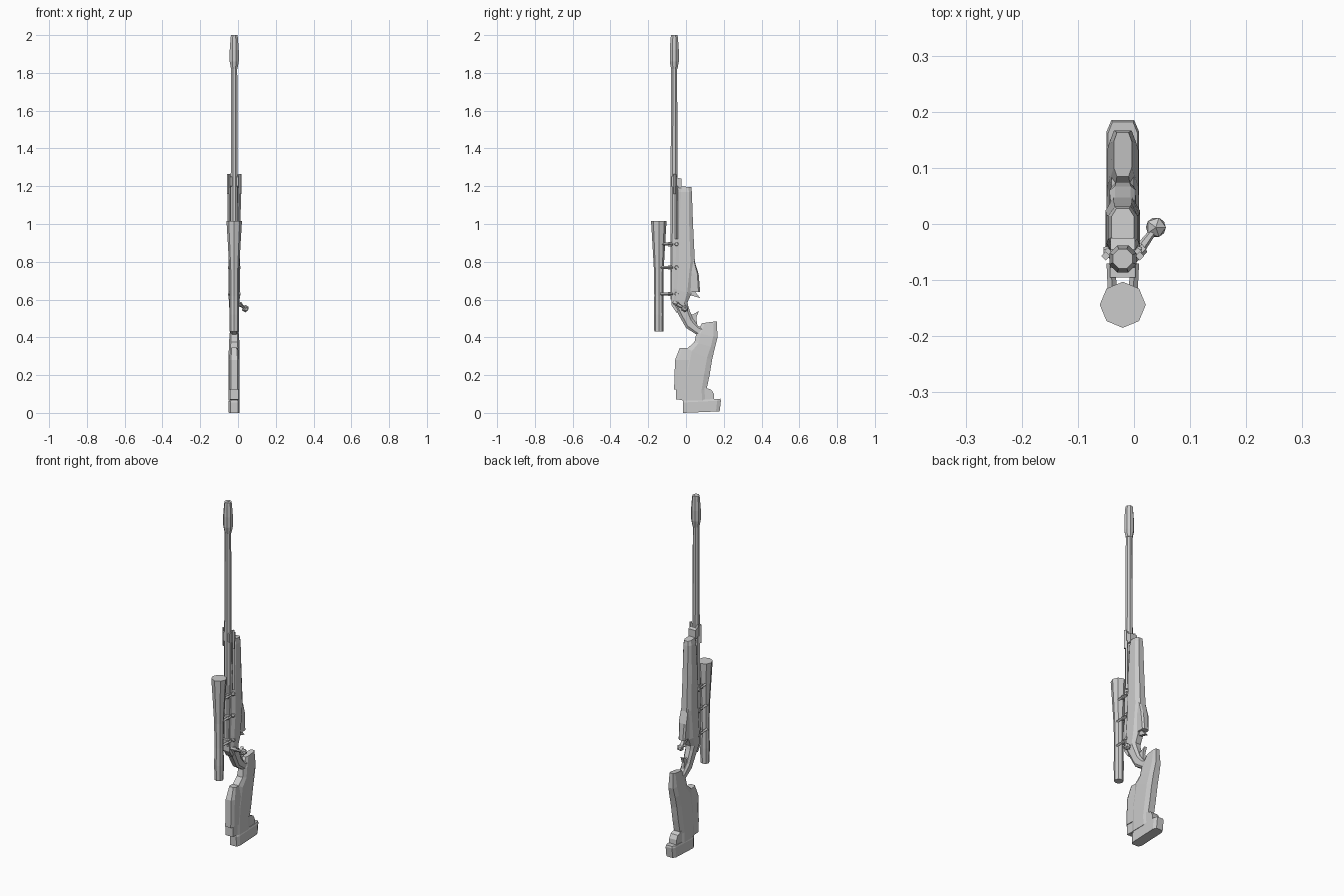
import bpy, bmesh, math
from mathutils import Vector

CX = -0.02  # centre plane of the rifle


def finish(name, bm):
    bmesh.ops.recalc_face_normals(bm, faces=bm.faces)
    mesh = bpy.data.meshes.new(name)
    bm.to_mesh(mesh)
    bm.free()
    ob = bpy.data.objects.new(name, mesh)
    bpy.context.collection.objects.link(ob)
    return ob


def skin(name, rings):
    """Bridge equal-length rings of points and cap both ends."""
    bm = bmesh.new()
    vr = [[bm.verts.new(p) for p in r] for r in rings]
    n = len(vr[0])
    for a, b in zip(vr, vr[1:]):
        for i in range(n):
            bm.faces.new((a[i], a[(i + 1) % n], b[(i + 1) % n], b[i]))
    bm.faces.new(vr[0])
    bm.faces.new(vr[-1])
    return finish(name, bm)


def ribs(name, sections, c=0.22, k=0.55):
    """Loft chamfered ribs, each (y0, z0, y1, z1, half_width)."""
    rings = []
    for y0, z0, y1, z1, w in sections:
        def pt(s, t):
            return (CX + s * w, y0 + (y1 - y0) * t, z0 + (z1 - z0) * t)
        rings.append([pt(-k, 0), pt(k, 0), pt(1, c), pt(1, 1 - c),
                      pt(k, 1), pt(-k, 1), pt(-1, 1 - c), pt(-1, c)])
    return skin(name, rings)


def turned(name, y, profile, n, phase=0.0):
    """Faceted tube along z from (z, radius) pairs."""
    return skin(name, [[(CX + r * math.cos(phase + 2 * math.pi * i / n),
                         y + r * math.sin(phase + 2 * math.pi * i / n), z)
                        for i in range(n)] for z, r in profile])


def plate(name, pts, w):
    """Side profile in (y, z), extruded across x."""
    return skin(name, [[(CX + s * w, y, z) for y, z in pts] for s in (-1, 1)])


def rod(name, a, b, ra, rb, n=5):
    a, b = Vector(a), Vector(b)
    q = (b - a).to_track_quat('Z', 'Y')
    return skin(name, [[p + q @ Vector((r * math.cos(2 * math.pi * i / n),
                                        r * math.sin(2 * math.pi * i / n), 0))
                        for i in range(n)] for p, r in ((a, ra), (b, rb))])


# Barrel and muzzle brake
turned("barrel", -0.063, [(0.60, 0.021), (1.25, 0.020), (1.86, 0.017)], 8, math.pi / 8)
turned("muzzle", -0.062, [(1.82, 0.018), (1.86, 0.026), (1.92, 0.026), (1.985, 0.021), (2.0, 0.019)],
       8, math.pi / 8)
# Bore opening
plate("bore", [(-0.068, 1.995), (-0.056, 1.995), (-0.056, 2.001), (-0.068, 2.001)], 0.004)

# Fore-end and receiver, bending down into the neck of the thumbhole stock
ribs("fore_end", [
    (-0.038, 1.20, 0.028, 1.195, 0.020),
    (-0.042, 1.17, 0.031, 1.17, 0.026),
    (-0.055, 1.00, 0.037, 1.00, 0.029),
    (-0.060, 0.80, 0.047, 0.80, 0.031),
    (-0.070, 0.66, 0.028, 0.63, 0.031),
    (-0.070, 0.58, 0.008, 0.585, 0.028),
    (-0.045, 0.53, 0.012, 0.565, 0.025),
    (0.000, 0.45, 0.035, 0.50, 0.022),
    (0.055, 0.415, 0.065, 0.46, 0.020),
    (0.085, 0.40, 0.095, 0.45, 0.020)])
plate("receiver", [(-0.077, 0.57), (-0.05, 0.53), (-0.03, 0.56), (-0.035, 0.96), (-0.074, 0.95)], 0.020)

# Barrel band with side lugs
plate("barrel_band", [(-0.078, 1.20), (-0.052, 1.19), (-0.025, 1.19), (-0.025, 1.24),
                      (-0.045, 1.245), (-0.052, 1.262), (-0.078, 1.25)], 0.022)
for s in (-1, 1):
    x = CX + s * 0.030
    rod("band_lug", (x, -0.057, 1.16), (x, -0.057, 1.265), 0.008, 0.008, 4)
    rod("side_rail", (CX + s * 0.026, -0.05, 0.92), (CX + s * 0.027, -0.05, 1.20), 0.008, 0.008, 4)

# Magazine well and its catch
ribs("magazine", [(0.02, 0.82, 0.045, 0.805, 0.022), (0.02, 0.74, 0.067, 0.735, 0.024),
                  (0.015, 0.64, 0.075, 0.64, 0.020)], 0.15, 0.6)
plate("magazine_catch", [(0.015, 0.66), (0.045, 0.645), (0.075, 0.608), (0.015, 0.625)], 0.009)

# Trigger
plate("trigger", [(0.01, 0.53), (0.035, 0.52), (0.068, 0.54), (0.055, 0.505), (0.06, 0.46), (0.03, 0.47)], 0.008)

# Pistol grip running down into the butt
ribs("grip_and_butt", [
    (0.085, 0.475, 0.163, 0.485, 0.016),
    (0.055, 0.425, 0.167, 0.40, 0.024),
    (0.045, 0.375, 0.153, 0.345, 0.028),
    (0.005, 0.34, 0.138, 0.28, 0.029),
    (-0.02, 0.22, 0.125, 0.20, 0.029),
    (-0.02, 0.12, 0.108, 0.12, 0.029),
    (-0.02, 0.065, 0.112, 0.065, 0.029)], 0.2, 0.65)
# Cheek rest
ribs("cheek_rest", [(-0.033, 0.345, 0.035, 0.34, 0.020), (-0.058, 0.28, 0.04, 0.28, 0.027),
                    (-0.063, 0.125, 0.03, 0.125, 0.027)], 0.2, 0.65)
# Butt spacer and recoil pad
plate("butt_spacer", [(-0.052, 0.128), (-0.052, 0.07), (0.15, 0.065), (0.148, 0.10),
                      (0.135, 0.122), (0.10, 0.135)], 0.023)
ribs("recoil_pad", [(-0.015, 0.065, 0.182, 0.075, 0.026), (-0.017, 0.055, 0.185, 0.065, 0.029),
                    (-0.015, 0.0, 0.178, 0.008, 0.029)], 0.1, 0.7)

# Telescopic sight
turned("scope", -0.144, [(0.432, 0.024), (0.52, 0.026), (0.62, 0.024), (0.76, 0.026),
                         (0.90, 0.034), (1.015, 0.041)], 8)
# Scope mounts: paired struts with a foot on the receiver
for z in (0.63, 0.77, 0.893):
    for s in (-1, 1):
        rod("scope_strut", (CX + s * 0.018, -0.135, z), (CX + s * 0.021, -0.07, z), 0.008, 0.008, 4)
    plate("mount_foot", [(-0.095, z - 0.011), (-0.04, z - 0.011), (-0.04, z + 0.011), (-0.095, z + 0.011)], 0.023)
    for s in (-1, 1):
        rod("mount_screw", (CX + s * 0.02, -0.05, z), (CX + s * 0.034, -0.05, z), 0.012, 0.009, 6)

# Bolt handle with faceted knob
rod("bolt_root", (-0.01, -0.065, 0.585), (0.016, -0.042, 0.575), 0.012, 0.011, 6)
rod("bolt_handle", (0.008, -0.048, 0.575), (0.038, -0.008, 0.553), 0.010, 0.006, 6)
bm = bmesh.new()
bmesh.ops.create_icosphere(bm, subdivisions=1, radius=0.02)
bmesh.ops.translate(bm, verts=bm.verts, vec=(0.039, -0.006, 0.552))
finish("bolt_knob", bm)
